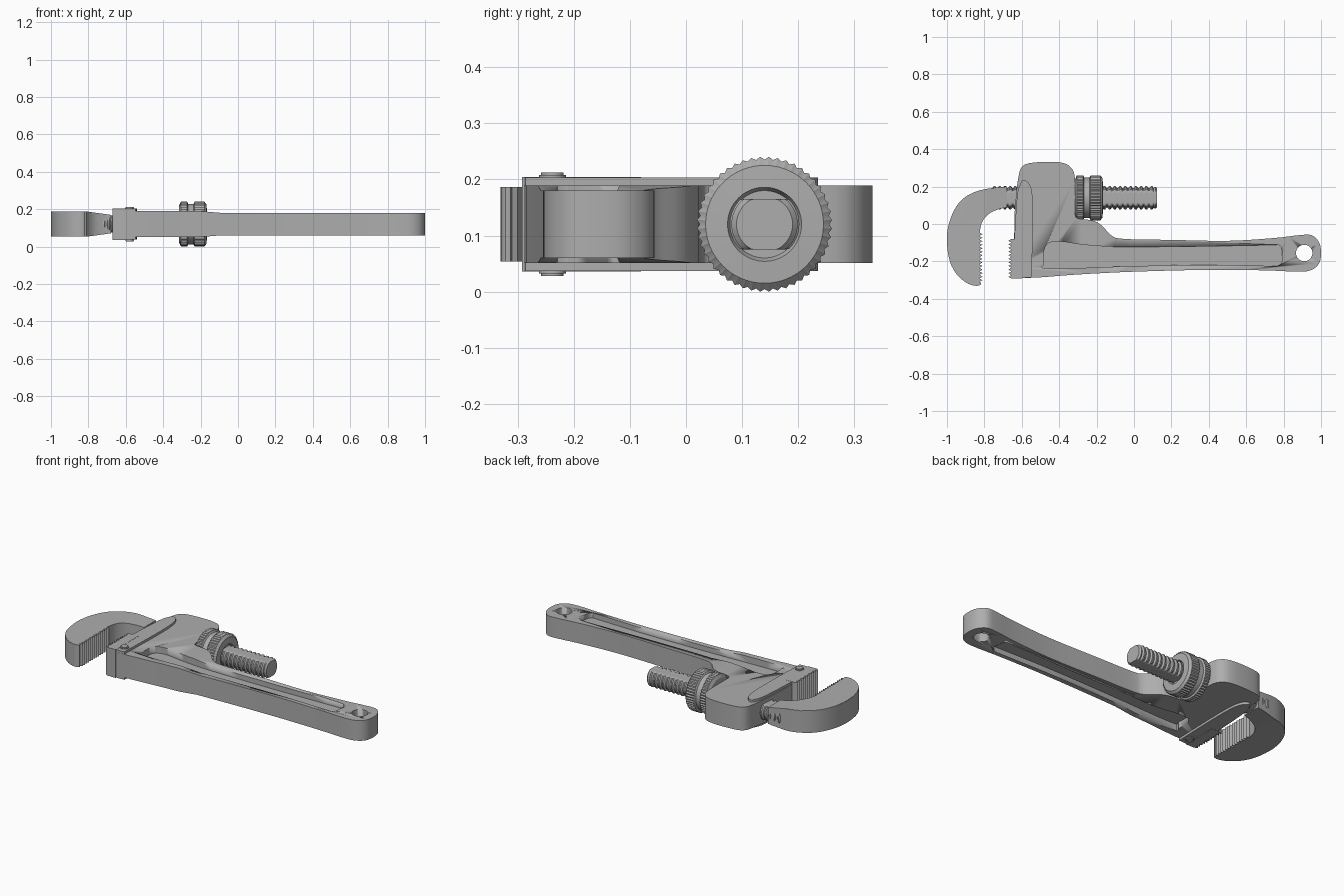
import bpy, bmesh, math
from mathutils import Vector

cube = bpy.data.objects.get("Cube")
if cube:
    bpy.data.objects.remove(cube, do_unlink=True)

MID = 0.12      # height of the tool's middle plane
ROD_Y = 0.14    # axis of the threaded shank

steel = bpy.data.materials.new("grey steel")
steel.use_nodes = True
GREY = (0.42, 0.42, 0.42, 1)
steel.diffuse_color = GREY
steel.node_tree.nodes["Principled BSDF"].inputs["Base Color"].default_value = GREY


def finish(name, bm, angle=32):
    bmesh.ops.remove_doubles(bm, verts=bm.verts, dist=1e-5)
    bmesh.ops.recalc_face_normals(bm, faces=bm.faces)
    mesh = bpy.data.meshes.new(name)
    bm.to_mesh(mesh)
    bm.free()
    mesh.materials.append(steel)
    ob = bpy.data.objects.new(name, mesh)
    bpy.context.collection.objects.link(ob)
    bpy.ops.object.select_all(action='DESELECT')
    ob.select_set(True)
    bpy.context.view_layer.objects.active = ob
    bpy.ops.object.shade_smooth_by_angle(angle=math.radians(angle))
    return ob


def smooth_loop(pts, steps=4):
    """Closed smooth curve through the points; a repeated point makes a corner."""
    pts = [Vector(p) for p in pts]
    n, out = len(pts), []
    for i in range(n):
        a, b, c, d = (pts[(i + k) % n] for k in (-1, 0, 1, 2))
        if b == c:
            continue
        for s in range(steps):
            t = s / steps
            out.append(0.5 * (2 * b + (c - a) * t + (2 * a - 5 * b + 4 * c - d) * t * t
                              + (3 * b - a - 3 * c + d) * t ** 3))
    return out


def prism(outline, low, high):
    bm = bmesh.new()
    base = bm.faces.new([bm.verts.new((p[0], p[1], low)) for p in outline])
    top = bmesh.ops.extrude_face_region(bm, geom=[base])["geom"]
    for v in top:
        if isinstance(v, bmesh.types.BMVert):
            v.co.z = high
    return bm


def taper(bm, x0, x1, ratio):
    """Thin the part about the middle plane between two x positions."""
    for x in (x0, x1):
        bmesh.ops.bisect_plane(bm, geom=bm.verts[:] + bm.edges[:] + bm.faces[:],
                               plane_co=(x, 0, 0), plane_no=(1, 0, 0))
    for v in bm.verts:
        t = min(max((v.co.x - x0) / (x1 - x0), 0), 1)
        v.co.z = MID + (v.co.z - MID) * (1 + (ratio - 1) * t)


def circle(x, y, r, n=32):
    return [(x + r * math.cos(math.tau * i / n), y + r * math.sin(math.tau * i / n)) for i in range(n)]


def teeth(x, tip, y0, y1, count):
    """Zigzag points running from y0 to y1."""
    step = (y1 - y0) / count
    pts = []
    for i in range(count):
        pts += [(x, y0 + i * step), (tip, y0 + (i + 0.5) * step)]
    return pts + [(x, y1)]


def lathe(profile, n, radius_rule=None, flat=None):
    """Turn (x, radius) pairs round the shank axis; flat limits the height."""
    bm = bmesh.new()
    rings = []
    for x, r in profile:
        ring = []
        for i in range(n):
            a = math.tau * i / n
            rr = radius_rule(r, i) if radius_rule else r
            z = rr * math.sin(a)
            if flat:
                z = min(max(z, -flat), flat)
            ring.append(bm.verts.new((x, ROD_Y + rr * math.cos(a), MID + z)))
        rings.append(ring)
    for a, b in zip(rings, rings[1:]):
        for i in range(n):
            j = (i + 1) % n
            bm.faces.new((a[i], a[j], b[j], b[i]))
    bm.faces.new(rings[0])
    bm.faces.new(rings[-1])
    return bm


def cut(target, bm):
    cutter = finish("cutter", bm)
    cutter.hide_render = True
    mod = target.modifiers.new("cut", 'BOOLEAN')
    mod.operation, mod.solver, mod.object = 'DIFFERENCE', 'EXACT', cutter
    bpy.context.view_layer.objects.active = target
    bpy.ops.object.modifier_apply(modifier=mod.name)
    bpy.data.objects.remove(cutter, do_unlink=True)


# Handle and head in one casting
body_outline = smooth_loop([
    (-.64, -.29), (-.64, -.29), (-.5, -.285), (-.3, -.27), (0, -.255), (.4, -.245), (.7, -.248),
    (.88, -.255), (.95, -.245), (.99, -.21), (1, -.155), (.99, -.1), (.95, -.06), (.88, -.06),
    (.75, -.075), (.5, -.09), (.2, -.085), (-.05, -.08), (-.12, -.062), (-.17, -.01), (-.22, .018),
    (-.3, .03), (-.315, .05), (-.315, .05), (-.315, .24), (-.34, .305), (-.4, .33), (-.52, .33),
    (-.595, .31), (-.62, .24), (-.635, .1), (-.64, 0)])
bm = prism(body_outline, MID - .069, MID + .069)
taper(bm, -.2, -.09, .87)
body = finish("handle_and_head", bm)

# Hanging hole and the long recess on each face
cut(body, prism(circle(.91, -.155, .044), -.1, .4))
recess = smooth_loop([
    (-.45, -.238), (-.48, -.21), (-.48, -.14), (-.455, -.102), (-.39, -.094), (-.28, -.11),
    (-.1, -.122), (.3, -.122), (.74, -.112), (.775, -.115), (.79, -.135), (.79, -.2),
    (.77, -.222), (.73, -.224), (.4, -.218), (0, -.225)])
for side in (-1, 1):
    low, high = sorted((MID + side * .03, MID + side * .2))
    cut(body, prism(recess, low, high))
bpy.context.view_layer.objects.active = body
bpy.ops.object.shade_smooth_by_angle(angle=math.radians(32))

# Raised ribs along both faces of the head
rib = smooth_loop([
    (-.64, -.29), (-.64, -.29), (-.548, -.286), (-.548, -.286), (-.54, 0), (-.543, .15),
    (-.56, .215), (-.59, .235), (-.607, .215), (-.625, .15), (-.64, -.08), (-.64, -.08)])
for name, side in (("upper_rib", 1), ("lower_rib", -1)):
    low, high = sorted((MID + side * .06, MID + side * .083))
    finish(name, prism(rib, low, high))

# Toothed heel jaw with its pin
heel = [(-.6, -.08), (-.6, -.292)] + teeth(-.655, -.672, -.292, -.08, 11)
finish("heel_jaw", prism(heel, MID - .084, MID + .084))
bm = prism(circle(-.58, -.238, .024), MID - .092, MID + .092)
bmesh.ops.bevel(bm, geom=[e for e in bm.edges if abs(e.verts[0].co.z - e.verts[1].co.z) < .01],
                offset=.004, segments=2, affect='EDGES')
finish("heel_pin", bm)

# Hook jaw, rounded on its outer side and toothed inside
hook = smooth_loop([
    (-.68, .2), (-.68, .2), (-.76, .192), (-.85, .172), (-.925, .125), (-.975, .045), (-1, -.06),
    (-.99, -.18), (-.955, -.26), (-.9, -.312), (-.85, -.33), (-.82, -.325), (-.82, -.31),
    (-.82, -.31), (-.825, -.045), (-.825, -.045), (-.812, .01), (-.775, .055), (-.72, .08),
    (-.68, .088), (-.68, .088)])
start = next(i for i, p in enumerate(hook) if (p - Vector((-.82, -.31))).length < 1e-4)
end = next(i for i, p in enumerate(hook) if (p - Vector((-.825, -.045))).length < 1e-4)
hook = hook[:start] + teeth(-.827, -.81, -.31, -.045, 14) + hook[end + 1:]
bm = prism(hook, MID - .066, MID + .066)
outer = [e for e in bm.edges if abs(e.verts[0].co.z - e.verts[1].co.z) < .01
         and all(v.co.x < -.87 or v.co.y > .1 for v in e.verts)
         and any(v.co.x < -.69 for v in e.verts)]
bmesh.ops.bevel(bm, geom=outer, offset=.016, segments=4, affect='EDGES', clamp_overlap=True)
taper(bm, -.8, -.68, .75)
finish("hook_jaw", bm)

# Threaded shank with flats above and below
thread = [(-.76, .05)]
pitch, x = .028, -.76
while x < .1:
    thread += [(x + pitch * f, r) for f, r in ((.1, .053), (.35, .062), (.65, .062), (.9, .053))]
    x += pitch
thread += [(.115, .059), (.124, .05)]
finish("threaded_shank", lathe(thread, 48, flat=.045))

# Knurled adjusting nut
nut = [(-.315, .07), (-.315, .1), (-.305, .119), (-.272, .119), (-.266, .108), (-.238, .108),
       (-.232, .119), (-.18, .119), (-.168, .105), (-.166, .066), (-.18, .06)]
finish("adjusting_nut", lathe(nut, 96, lambda r, i: r + (.0015 if i % 2 else -.0035) * (r > .115)), 25)
